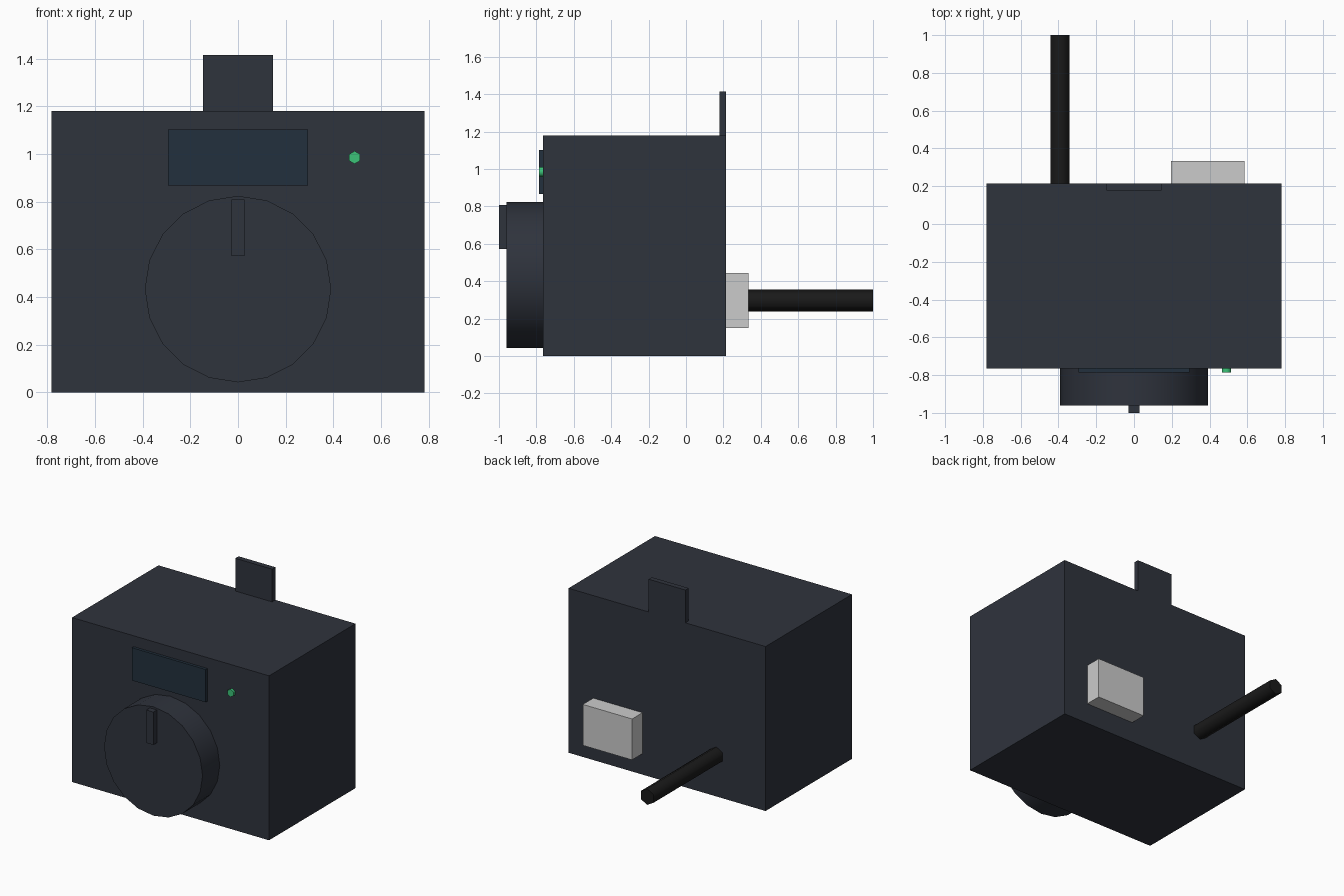
import bpy
from math import radians

if "Cube" in bpy.data.objects:
    bpy.data.objects.remove(bpy.data.objects["Cube"])


def material(name, color):
    mat = bpy.data.materials.new(name)
    mat.diffuse_color = color
    mat.use_nodes = True
    mat.node_tree.nodes["Principled BSDF"].inputs["Base Color"].default_value = mat.diffuse_color
    return mat


dark = material("dark_plastic", (0.028, 0.033, 0.046, 1))
glass = material("display_glass", (0.016, 0.03, 0.047, 1))
green = material("green_light", (0.045, 0.55, 0.19, 1))
black = material("black_rubber", (0.01, 0.01, 0.01, 1))
clear = material("clear_plastic", (0.6, 0.6, 0.6, 0.85))


def box(name, x, y, z, mat):
    """Box spanning the given (min, max) ranges."""
    spans = (x, y, z)
    bpy.ops.mesh.primitive_cube_add(size=1, location=[(a + b) / 2 for a, b in spans])
    ob = bpy.context.object
    ob.name = name
    ob.scale = [b - a for a, b in spans]
    bpy.ops.object.transform_apply(location=False, rotation=False, scale=True)
    ob.data.materials.append(mat)


def rod(name, x, z, radius, y, sides, mat):
    """Cylinder along y, with a corner pointing up."""
    bpy.ops.mesh.primitive_cylinder_add(
        vertices=sides, radius=radius, depth=y[1] - y[0],
        location=(x, (y[0] + y[1]) / 2, z), rotation=(radians(90), 0, 0))
    ob = bpy.context.object
    ob.name = name
    ob.data.materials.append(mat)
    bpy.ops.object.shade_smooth_by_angle(angle=radians(65))


FRONT, BACK, TOP = -0.765, 0.215, 1.18

# Housing and hanging tab
box("housing", (-0.782, 0.782), (FRONT, BACK), (0, TOP), dark)
box("hanging_tab", (-0.146, 0.146), (0.178, BACK), (TOP, 1.415), dark)

# Front controls
box("display", (-0.293, 0.293), (-0.785, FRONT), (0.867, 1.102), glass)
rod("indicator_light", 0.489, 0.985, 0.027, (-0.785, FRONT), 6, green)
rod("dial", 0, 0.433, 0.391, (-0.96, FRONT), 20, dark)
box("dial_pointer", (-0.028, 0.028), (-1.0, -0.96), (0.572, 0.808), dark)

# Rear connector and cable
box("rear_connector", (0.195, 0.586), (BACK, 0.333), (0.15, 0.444), clear)
rod("cable", -0.392, 0.297, 0.058, (BACK, 1.0), 6, black)
